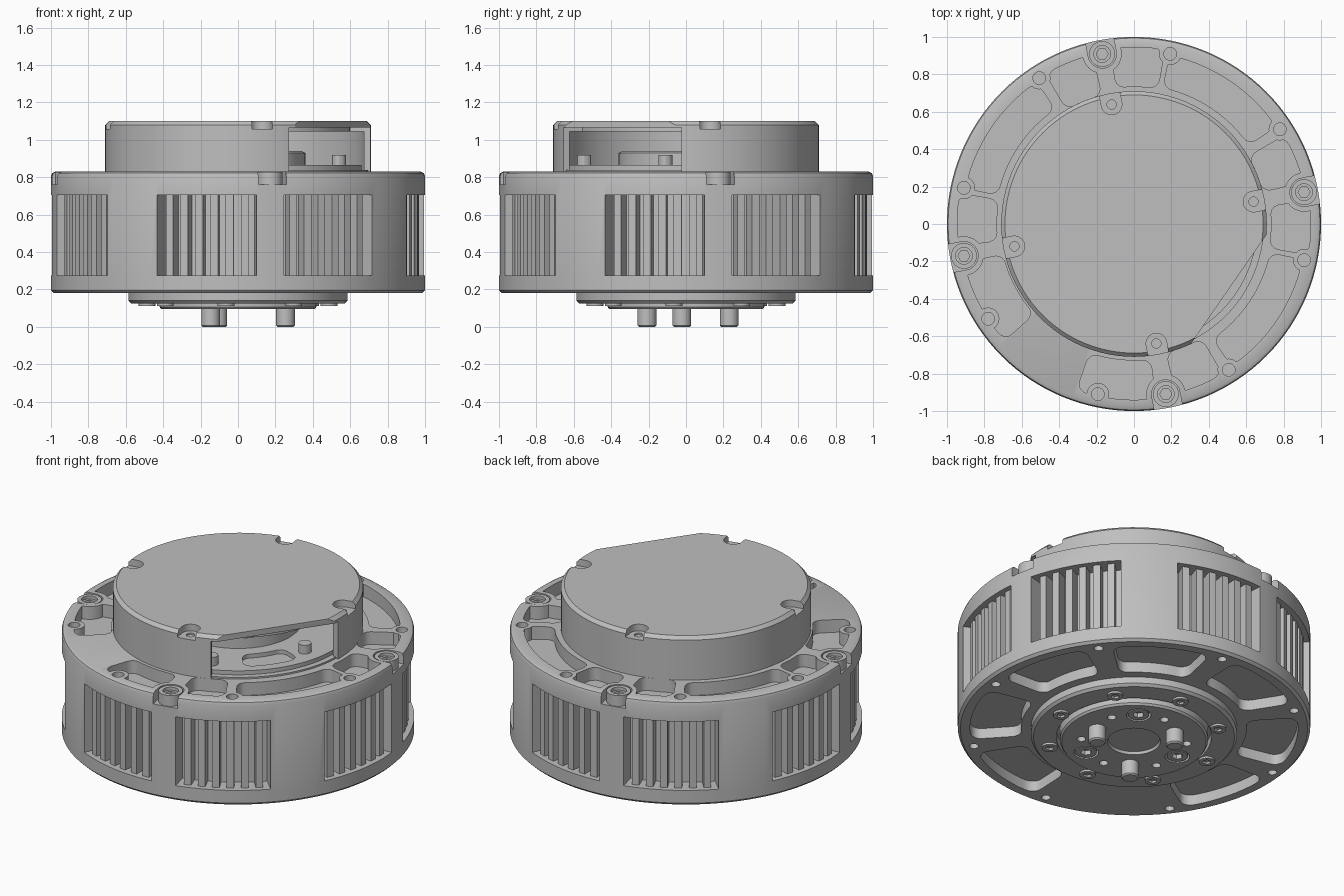
import bpy, bmesh
from math import sin, cos, radians

cube = bpy.data.objects.get("Cube")
if cube:
    bpy.data.objects.remove(cube, do_unlink=True)

grey = bpy.data.materials.new("machined grey")
grey.use_nodes = True
grey.diffuse_color = (0.52, 0.52, 0.52, 1)
grey.node_tree.nodes["Principled BSDF"].inputs["Base Color"].default_value = (0.52, 0.52, 0.52, 1)
parts = []


def make(name, bm):
    bmesh.ops.recalc_face_normals(bm, faces=bm.faces)
    mesh = bpy.data.meshes.new(name)
    bm.to_mesh(mesh)
    bm.free()
    mesh.materials.append(grey)
    obj = bpy.data.objects.new(name, mesh)
    bpy.context.scene.collection.objects.link(obj)
    parts.append(obj)
    return obj


def lathe(name, profile, steps=96):
    bm = bmesh.new()
    verts = [bm.verts.new((r, 0, z)) for r, z in profile]
    edges = [bm.edges.new(pair) for pair in zip(verts, verts[1:])]
    bmesh.ops.spin(bm, geom=verts + edges, cent=(0, 0, 0), axis=(0, 0, 1),
                   angle=radians(360), steps=steps, use_merge=True)
    bmesh.ops.remove_doubles(bm, verts=bm.verts, dist=1e-5)
    return make(name, bm)


def solid(name, prisms):
    """Upright prisms, each given as (outline, bottom, top)."""
    bm = bmesh.new()
    for outline, z0, z1 in prisms:
        low = [bm.verts.new((x, y, z0)) for x, y in outline]
        high = [bm.verts.new((x, y, z1)) for x, y in outline]
        bm.faces.new(low)
        bm.faces.new(high)
        for i in range(len(low)):
            bm.faces.new((low[i - 1], low[i], high[i], high[i - 1]))
    return make(name, bm)


def cut(target, cutter):
    """Subtract a cutter object or a list of prisms, and discard the cutter."""
    if isinstance(cutter, list):
        cutter = solid("cutter", cutter)
    mod = target.modifiers.new("cut", 'BOOLEAN')
    mod.operation = 'DIFFERENCE'
    mod.solver = 'EXACT'
    mod.object = cutter
    bpy.context.view_layer.update()
    graph = bpy.context.evaluated_depsgraph_get()
    mesh = bpy.data.meshes.new_from_object(target.evaluated_get(graph))
    target.modifiers.clear()
    target.data = mesh
    parts.remove(cutter)
    bpy.data.objects.remove(cutter, do_unlink=True)


def polar(r, deg):
    return r * cos(radians(deg)), r * sin(radians(deg))


def turn(points, deg):
    c, s = cos(radians(deg)), sin(radians(deg))
    return [(x * c - y * s, x * s + y * c) for x, y in points]


def circle(centre, r, n=24):
    return [(centre[0] + r * cos(radians(360 * i / n)),
             centre[1] + r * sin(radians(360 * i / n))) for i in range(n)]


def sector(a0, a1, r0, r1, c=0):
    """Ring segment with corners rounded by radius c."""
    rm = (r0 + r1) / 2
    half = radians(a1 - a0) / 2 * rm
    mid = radians(a0 + a1) / 2
    n = 6 if c else 1
    flat = []
    for i, (side, edge) in enumerate(((1, r1 - c), (-1, r1 - c), (-1, r0 + c), (1, r0 + c))):
        s = side * (half - c)
        for j in range(n):
            t = radians(90 * i + 90 * j / max(n - 1, 1))
            flat.append((s + c * cos(t), edge + c * sin(t)))
        if i in (0, 2):
            flat += [(s * (1 - k / 7), r0 if i else r1) for k in range(1, 14)]
    return [(r * cos(mid + s / rm), r * sin(mid + s / rm)) for s, r in flat]


def slot(a, r, w):
    """Round-ended slot, open towards the rim."""
    pts = [(r + w * cos(radians(t)), w * sin(radians(t))) for t in range(90, 271, 15)]
    return turn(pts + [(r + 0.2, -w), (r + 0.2, w)], a)


quarters = [0, 90, 180, 270]
eighths = range(0, 360, 45)

# Main housing
housing = lathe("housing", [(0, 0.18), (0.985, 0.18), (1, 0.195), (1, 0.805),
                            (0.994, 0.822), (0.977, 0.83), (0, 0.83)], 128)

# Upper pockets, shaped around the screw bosses
spans = []
for q in quarters:
    if q == 180:
        spans += [(193, 222, 0.72, 0.93), (251, 277, 0.73, 0.94)]
    else:
        spans += [(14 + q, 30.5 + q, 0.71, 0.93), (34.5 + q, 78 + q, 0.745, 0.92),
                  (80 + q, 97.5 + q, 0.735, 0.945)]
        if q == 90:
            spans.pop()
            spans.append((170, 187, 0.735, 0.945))
spans.append((-10, 7.5, 0.735, 0.945)) if (-10, 7.5, 0.735, 0.945) not in spans and 0 else None
pockets = solid("pockets", [(sector(a, b, r0, r1, 0.05), 0.75, 0.9) for a, b, r0, r1 in spans])
cut(pockets, [(circle(polar(0.93, 33 + a), 0.06), 0.7, 1) for a in eighths]
    + [(circle(polar(0.925, 10.6 + q), 0.105), 0.7, 1) for q in quarters])
cut(housing, pockets)

# Lower pockets, one bay left solid
pockets = solid("lower_pockets", [(sector(a - 17.5, a + 17.5, 0.64, 0.93, 0.06), 0.1, 0.245)
                                  for a in range(15, 375, 45) if a != 240])
cut(pockets, [(circle(polar(0.93, 37.5 + a), 0.085), 0, 0.3) for a in eighths])
cut(housing, pockets)

# Screw holes and rim slots
cut(housing, [(circle(polar(0.93, 33 + a), 0.034), 0.74, 0.9) for a in eighths]
    + [(circle(polar(0.93, 37.5 + a), 0.026), 0.1, 0.23) for a in eighths]
    + [(slot(10.6 + q, 0.925, 0.076), 0.76, 0.9) for q in quarters])

# Side windows with upright cooling fins
windows = [q + a for q in quarters for a in (-10, 30)]
cut(housing, [(sector(w - 15.7, w + 15.7, 0.89, 1.06), 0.275, 0.705) for w in windows])
solid("cooling_fins", [(sector(w + f * 4.9 - 1.25, w + f * 4.9 + 1.25, 0.87, 0.968), 0.26, 0.72)
                       for w in windows for f in (-2.5, -1.5, -0.5, 0.5, 1.5, 2.5)])

# Rim screws with hex sockets
places = [polar(0.925, 10.6 + q) for q in quarters]
rim_screws = solid("rim_screws", [(circle(p, 0.069), 0.74, 0.827) for p in places])
cut(rim_screws, [(circle(p, 0.045), 0.808, 0.9) for p in places])
cut(rim_screws, [(circle(p, 0.032, 6), 0.775, 0.9) for p in places])

# Hollow cap with a side opening and a flat on its lid
cap = lathe("cap", [(0, 1.045), (0.675, 1.045), (0.675, 0.8), (0.71, 0.8),
                    (0.71, 1.08), (0.69, 1.1), (0, 1.1)])
cut(cap, [(sector(-67.5, -2, 0.6, 0.8), 0.7, 1.065)])
cut(cap, [(turn([(0.615, -0.6), (0.9, -0.6), (0.9, 0.6), (0.615, 0.6)], -34.7), 0.7, 1.2)])
cut(cap, [(slot(10.6 + q, 0.65, 0.055), 1.058, 1.2) for q in quarters])
cut(cap, [(circle(polar(0.65, 10.6 + q), 0.025), 1.048, 1.2) for q in quarters])

# Parts inside the cap
board = lathe("circuit_floor", [(0, 0.82), (0.695, 0.82), (0.695, 0.84), (0.66, 0.84),
                                (0.66, 0.865), (0, 0.865)])
cut(board, [(sector(-52, -20, 0.44, 0.6, 0.05), 0.84, 0.9)])
lathe("sensor_ring", [(0, 0.85), (0.36, 0.85), (0.36, 0.93), (0.34, 0.94), (0, 0.94)])
solid("connector_posts", [(circle(p, 0.037, 12), 0.85, 0.92) for p in ((0.54, -0.11), (0.2, -0.545))])

# Lower flange and its screws
lathe("lower_flange", [(0.44, 0.19), (0.44, 0.125), (0.57, 0.125), (0.585, 0.14), (0.585, 0.19),
                       (0.44, 0.19)])
places = [polar(0.49, 37.5 + a) for a in eighths]
flange_screws = solid("flange_screws", [(circle(p, 0.045), 0.112, 0.15) for p in places])
cut(flange_screws, [(circle(p, 0.024, 6), 0.05, 0.13) for p in places])

# Output hub, hub screws and drive pins
hub = lathe("output_hub", [(0, 0.19), (0.42, 0.19), (0.42, 0.107), (0.41, 0.095),
                           (0.15, 0.095), (0.145, 0.112), (0, 0.112)])
places = [polar(0.3, a) for a in (55, 175, 295)]
cut(hub, [(circle(p, 0.07), 0, 0.125) for p in places]
    + [(circle(polar(0.3, 25 + a), 0.025), 0, 0.14) for a in range(0, 360, 60)])
hub_screws = solid("hub_screws", [(circle(p, 0.06), 0.097, 0.15) for p in places])
cut(hub_screws, [(circle(p, 0.032, 6), 0.05, 0.125) for p in places])
for a in (-5, 115, 235):
    pin = lathe("drive_pin", [(0, 0), (0.042, 0), (0.05, 0.008), (0.05, 0.15), (0, 0.15)], 24)
    pin.location.x, pin.location.y = polar(0.255, a)

# Smooth curved walls, keep the machined edges crisp
bpy.ops.object.select_all(action='DESELECT')
for obj in parts:
    obj.select_set(True)
bpy.context.view_layer.objects.active = parts[0]
bpy.ops.object.shade_smooth_by_angle(angle=radians(30))
